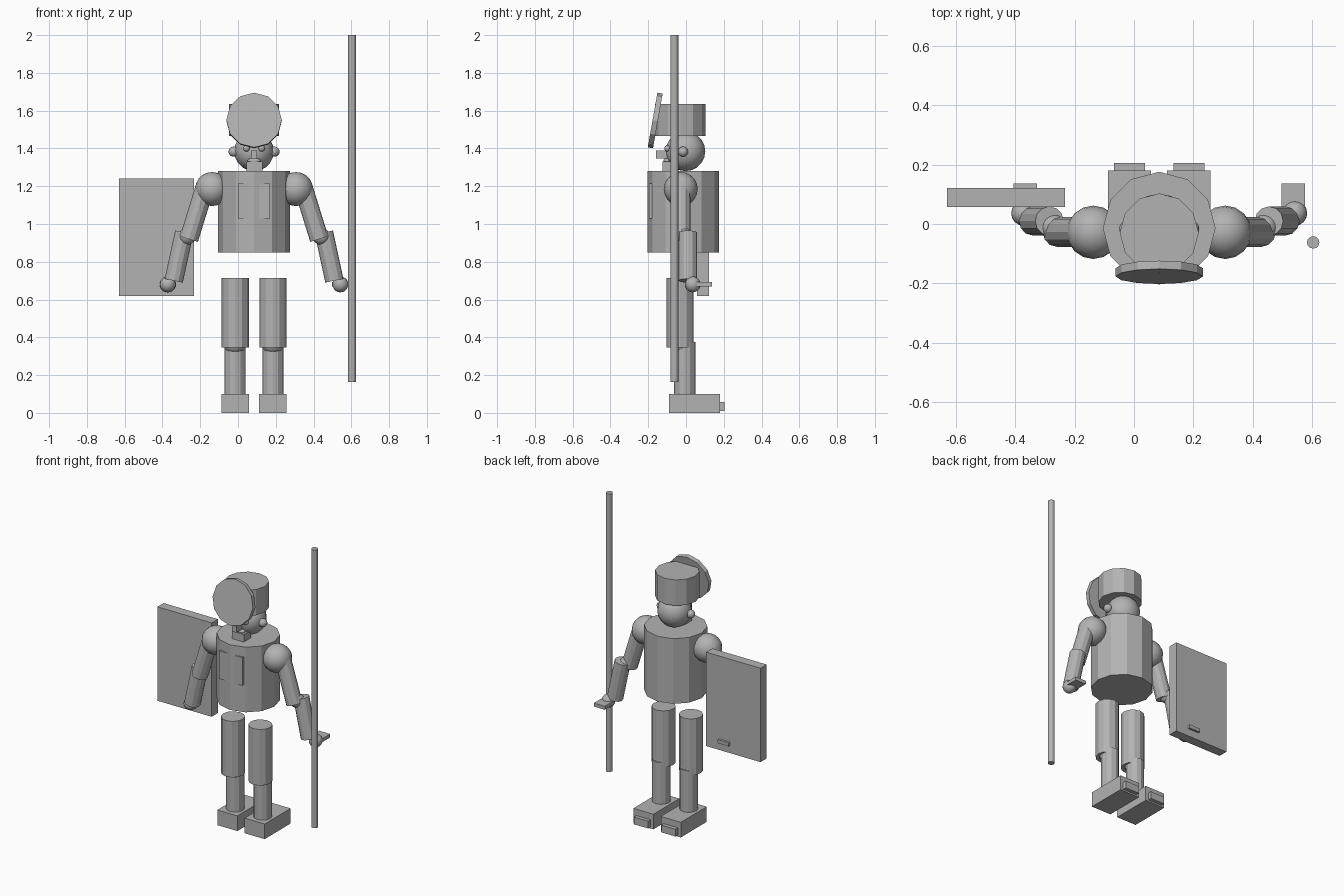
import bpy
import math
from mathutils import Vector

if "Cube" in bpy.data.objects:
    bpy.data.objects.remove(bpy.data.objects["Cube"], do_unlink=True)

grey = bpy.data.materials.new("plain_grey")
grey.use_nodes = True
colour = (0.45, 0.45, 0.45, 1)
grey.diffuse_color = colour
grey.node_tree.nodes["Principled BSDF"].inputs["Base Color"].default_value = colour

MID = 0.085  # centre line of the figure


def finish(name, smooth=False):
    obj = bpy.context.object
    obj.name = name
    obj.data.materials.append(grey)
    if smooth:
        bpy.ops.object.shade_smooth()
    return obj


def box(name, low, high):
    low, high = Vector(low), Vector(high)
    bpy.ops.mesh.primitive_cube_add(size=1, location=(low + high) / 2)
    bpy.context.object.scale = high - low
    return finish(name)


def ball(name, centre, radius):
    bpy.ops.mesh.primitive_uv_sphere_add(segments=16, ring_count=10,
                                         radius=radius, location=centre)
    return finish(name, True)


def rod(name, start, end, radius, sides=12):
    start, end = Vector(start), Vector(end)
    axis = end - start
    bpy.ops.mesh.primitive_cylinder_add(
        vertices=sides, radius=radius, depth=axis.length,
        location=(start + end) / 2,
        rotation=axis.to_track_quat("Z", "Y").to_euler())
    return finish(name)


# Torso and chest plate
rod("torso", (MID, -0.014, 0.85), (MID, -0.014, 1.28), 0.19)
box("chest_plate", (0, -0.197, 1.03), (0.17, -0.15, 1.215))

# Head and face
ball("head", (MID, -0.003, 1.385), 0.105)
box("nose", (0.07, -0.16, 1.347), (0.1, -0.08, 1.39))
box("beard", (0.045, -0.125, 1.28), (0.13, -0.05, 1.33))
mouth = ball("moustache", (MID, -0.1, 1.335), 0.02)
mouth.scale = (1.8, 1, 0.7)

# Hat with a tilted disc in front
rod("hat", (MID, -0.03, 1.465), (MID, -0.03, 1.635), 0.133)
bpy.ops.mesh.primitive_cylinder_add(
    vertices=12, radius=0.147, depth=0.028, location=(MID, -0.163, 1.548),
    rotation=(math.radians(80), 0, 0))
finish("hat_disc")

# Paired parts
for side, s in (("left", 1), ("right", -1)):
    def at(offset, y, z):
        return (MID + s * offset, y, z)

    ball(side + "_ear", at(0.108, -0.016, 1.383), 0.027)
    ball(side + "_eye", at(0.04, -0.098, 1.4), 0.017)

    # Arm
    ball(side + "_shoulder", at(0.222, -0.028, 1.185), 0.09)
    rod(side + "_upper_arm", at(0.26, -0.027, 1.195), at(0.345, -0.027, 0.92), 0.05)
    ball(side + "_elbow", at(0.355, -0.012, 0.935), 0.045)
    rod(side + "_forearm", at(0.37, 0.01, 0.955), at(0.425, 0.01, 0.7), 0.049)
    ball(side + "_hand", at(0.457, 0.036, 0.68), 0.042)
    grip = MID + s * 0.452
    box(side + "_grip", (grip - 0.04, 0.045, 0.67), (grip + 0.04, 0.137, 0.693))

    # Leg
    leg = 0.1
    rod(side + "_thigh", at(leg, -0.031, 0.345), at(leg, -0.031, 0.715), 0.072)
    ball(side + "_knee", at(leg, -0.02, 0.37), 0.062)
    rod(side + "_shin", at(leg, -0.007, 0.09), at(leg, -0.007, 0.375), 0.056)
    foot = MID + s * leg
    box(side + "_foot", (foot - 0.073, -0.09, 0), (foot + 0.073, 0.18, 0.1))
    box(side + "_foot_tab", (foot - 0.052, 0.15, 0.01), (foot + 0.052, 0.205, 0.058))

# Shield and pole
box("shield", (-0.63, 0.058, 0.62), (-0.233, 0.122, 1.24))
rod("pole", (0.604, -0.062, 0.164), (0.604, -0.062, 2), 0.021)
